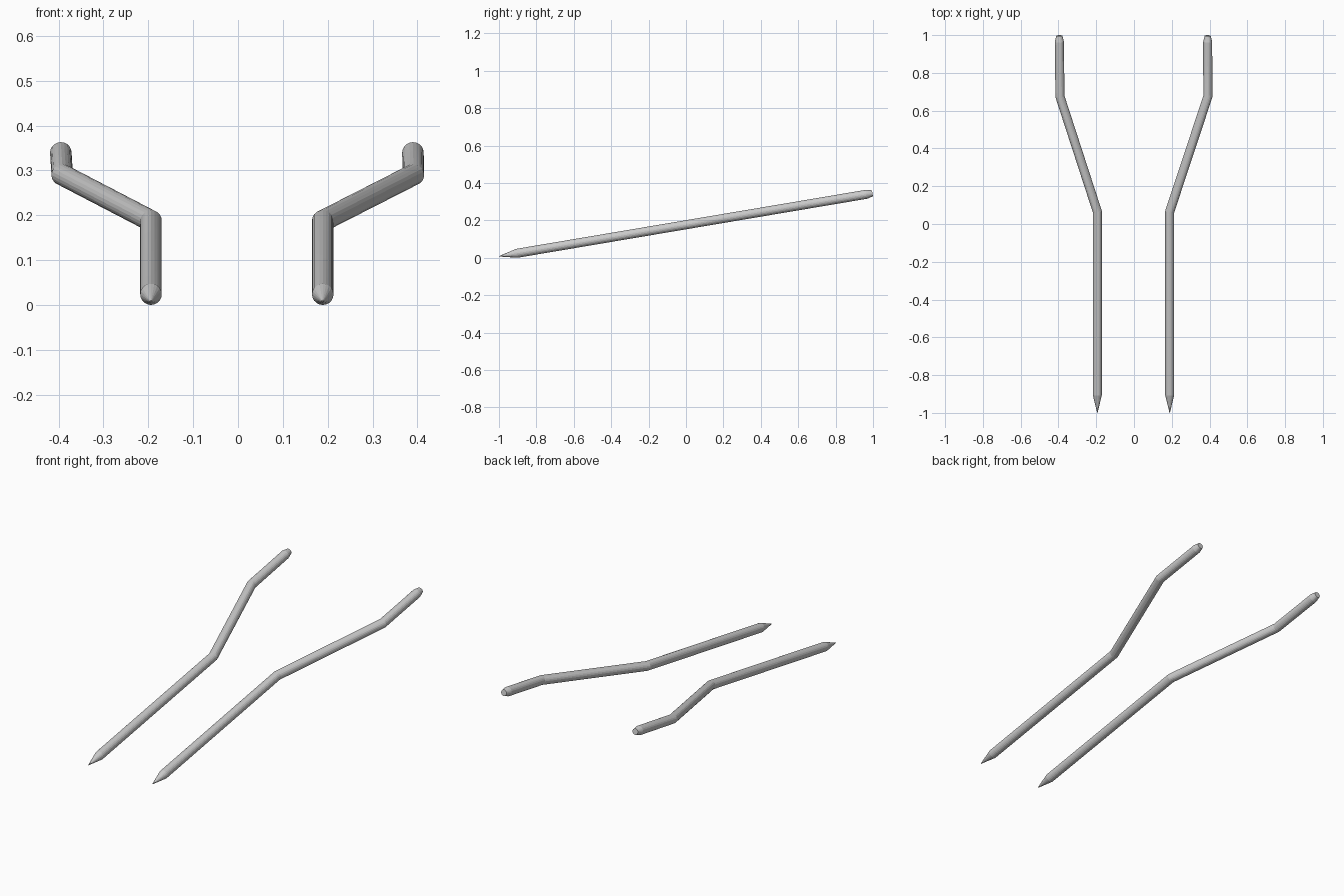
import bpy, bmesh, math
from mathutils import Vector

if "Cube" in bpy.data.objects:
    bpy.data.objects.remove(bpy.data.objects["Cube"])

SIDES, R = 20, 0.024

def height(y):
    return 0.0237 + 0.1688 * (y + 0.905)

def bent_rod(name, pts):
    """Sweep a round section along (x, y, radius) points on the sloping plane."""
    path = [Vector((x, y, height(y))) for x, y, r in pts]
    up = Vector((0, -0.1688, 1)).normalized()
    bm = bmesh.new()
    rings = []
    for i, p in enumerate(path):
        a = (p - path[i - 1]).normalized() if i else None
        b = (path[i + 1] - p).normalized() if i < len(path) - 1 else None
        a, b = a or b, b or a
        t = (a + b).normalized()
        side = t.cross(up).normalized() / t.dot(a)  # mitred width at bends
        r = pts[i][2]
        rings.append([bm.verts.new(p + r * (side * math.cos(k * math.tau / SIDES)
                                            + up * math.sin(k * math.tau / SIDES)))
                      for k in range(SIDES)])
    for lo, hi in zip(rings, rings[1:]):
        for k in range(SIDES):
            n = (k + 1) % SIDES
            bm.faces.new((lo[k], lo[n], hi[n], hi[k]))
    bm.faces.new(rings[0])
    bm.faces.new(rings[-1])
    bmesh.ops.recalc_face_normals(bm, faces=bm.faces)
    mesh = bpy.data.meshes.new(name)
    bm.to_mesh(mesh)
    bm.free()
    obj = bpy.data.objects.new(name, mesh)
    bpy.context.collection.objects.link(obj)
    bpy.ops.object.select_all(action='DESELECT')
    obj.select_set(True)
    bpy.context.view_layer.objects.active = obj
    bpy.ops.object.shade_smooth_by_angle(angle=math.radians(12))

# Pointed tip, straight shaft, outward bend, parallel handle with bevelled end
for name, shaft_x, bend_x, end_x in (("left_rod", -0.194, -0.392, -0.395),
                                     ("right_rod", 0.189, 0.391, 0.390)):
    bent_rod(name, [(shaft_x, -1.0, 0.001), (shaft_x, -0.905, R),
                    (shaft_x, 0.065, R), (bend_x, 0.675, R),
                    (end_x, 0.965, R), (end_x, 0.997, 0.016)])
